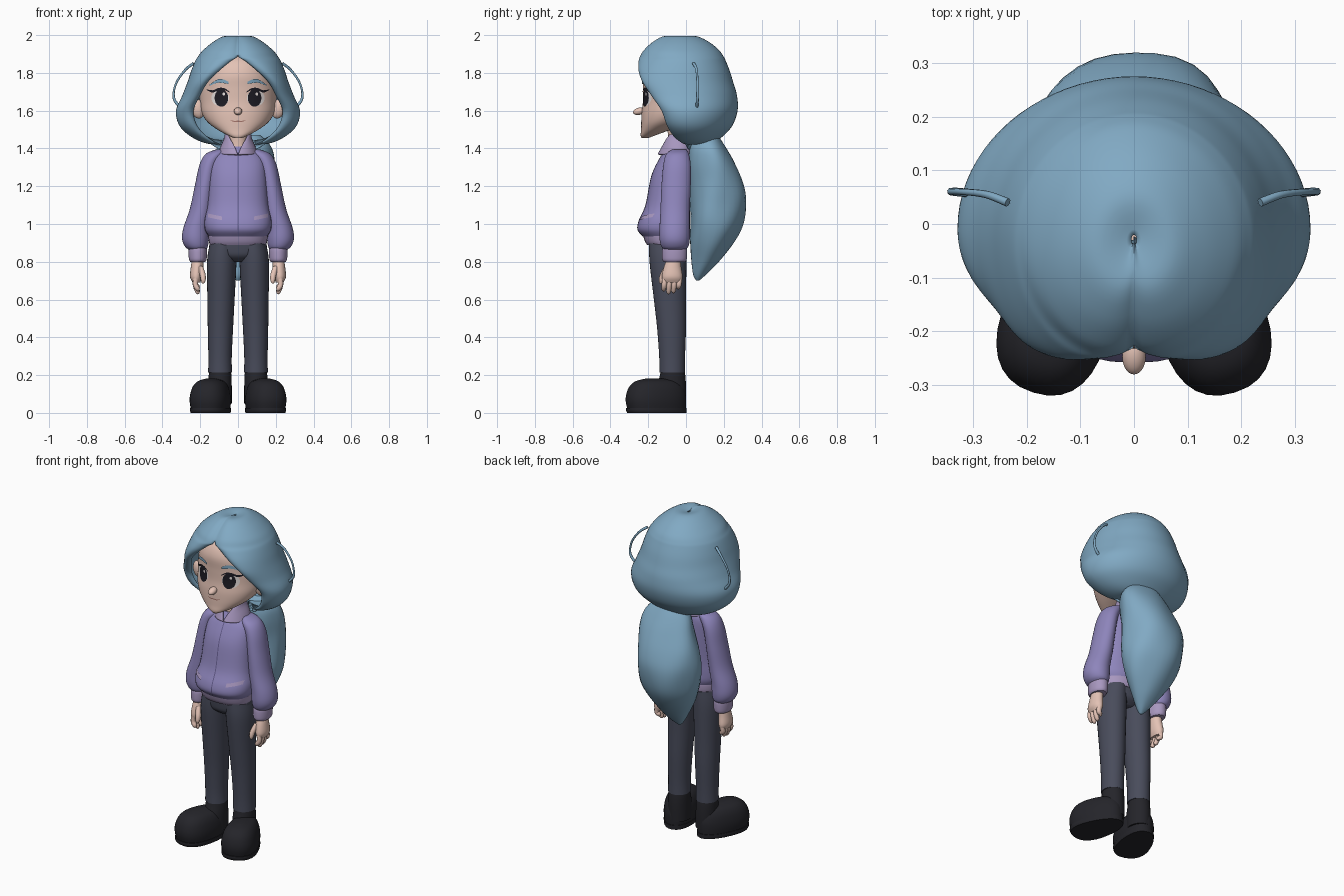
import bpy, bmesh, math
from mathutils import Vector, Matrix
from mathutils.bvhtree import BVHTree

if "Cube" in bpy.data.objects:
    bpy.data.objects.remove(bpy.data.objects["Cube"])


def material(name, r, g, b):
    m = bpy.data.materials.new(name)
    m.diffuse_color = (r, g, b, 1)
    m.use_nodes = True
    m.node_tree.nodes["Principled BSDF"].inputs["Base Color"].default_value = m.diffuse_color
    return m


HAIR = material("hair blue", .22, .40, .55)
SKIN = material("skin", .77, .54, .46)
JACKET = material("jacket purple", .27, .235, .50)
TRIM = material("trim mauve", .39, .31, .52)
PANTS = material("trousers slate", .066, .072, .105)
BOOT = material("boot black", .018, .018, .023)
INK = material("eye dark", .012, .011, .017)
WHITE = material("eye white", .80, .74, .72)
LIP = material("lip line", .36, .17, .14)
SEAM = material("seam purple", .13, .11, .27)


def smooth_rows(rows, k=5):
    """Catmull-Rom interpolation between section rows."""
    out = []
    for i in range(len(rows) - 1):
        p = [rows[max(0, min(len(rows) - 1, i + d))] for d in (-1, 0, 1, 2)]
        for s in range(k):
            t = s / k
            out.append([b + .5 * t * (c - a + t * (2 * a - 5 * b + 4 * c - d + t * (3 * (b - c) + d - a)))
                        for a, b, c, d in zip(*p)])
    return out + [list(rows[-1])]


def finish(name, bm, mat, angle=45):
    me = bpy.data.meshes.new(name)
    bm.to_mesh(me)
    bm.free()
    ob = bpy.data.objects.new(name, me)
    bpy.context.collection.objects.link(ob)
    me.materials.append(mat)
    bpy.ops.object.select_all(action='DESELECT')
    ob.select_set(True)
    bpy.context.view_layer.objects.active = ob
    bpy.ops.object.shade_smooth_by_angle(angle=math.radians(angle))
    return ob


def grid(bm, rings, closed):
    vs = [[bm.verts.new(p) for p in r] for r in rings]
    n = len(vs[0])
    for a, b in zip(vs, vs[1:]):
        for j in range(n if closed else n - 1):
            bm.faces.new((a[j], a[(j + 1) % n], b[(j + 1) % n], b[j]))
    return vs


def loft(name, rows, mat, side=1, n=32, p=2.0, egg=0, xf=None, lump=0):
    """Closed body from horizontal sections (z, centre x, half width, front y, back y)."""
    rings = []
    for z, cx, w, yf, yb in smooth_rows(rows):
        ring = []
        for j in range(n):
            a = 2 * math.pi * j / n
            c, s = math.cos(a), math.sin(a)
            c = math.copysign(abs(c) ** (2 / p), c)
            s = math.copysign(abs(s) ** (2 / p), s)
            f = 1 + lump * (math.sin(3 * a + 9 * z) + .6 * math.sin(5 * a - 14 * z))
            q = Vector((cx + w * c * f * (1 - egg * s), (yf + yb) / 2 + (yb - yf) / 2 * s * f, z))
            if xf:
                q = xf @ q
            ring.append((q.x * side, q.y, q.z))
        rings.append(ring)
    bm = bmesh.new()
    vs = grid(bm, rings, True)
    bm.faces.new(vs[0])
    bm.faces.new(vs[-1])
    bmesh.ops.recalc_face_normals(bm, faces=bm.faces)
    return finish(name, bm, mat)


def curtain(name, rows, mat, thick, groove=0, n=20):
    """Shell open at the front: (z, half width, back y, middle y, edge x, edge y), top to bottom."""
    rings = []
    for z, w, yb, yc, xe, ye in smooth_rows(rows):
        half = []
        for j in range(n + 1):
            a = math.pi / 2 * j / n
            half.append((w * math.sin(a), yc + (yb - yc) * math.cos(a), z))
        for j in range(1, n + 1):
            a = math.pi / 2 * j / n
            half.append((xe + (w - xe) * math.cos(a), yc + (ye - yc) * math.sin(a) + groove * (j / n) ** 8, z))
        rings.append([(-x, y, h) for x, y, h in half[:0:-1]] + half)
    bm = bmesh.new()
    grid(bm, rings, False)
    bmesh.ops.remove_doubles(bm, verts=bm.verts, dist=.0008)
    ob = finish(name, bm, mat, 60)
    mod = ob.modifiers.new("thickness", 'SOLIDIFY')
    mod.thickness, mod.offset = thick, -1
    return ob


def blob(name, loc, size, mat, rot=(0, 0, 0)):
    bm = bmesh.new()
    bmesh.ops.create_uvsphere(bm, u_segments=20, v_segments=12, radius=1)
    ob = finish(name, bm, mat, 180)
    ob.location, ob.scale, ob.rotation_euler = loc, size, rot
    return ob


def surface(ob):
    me = ob.data
    return BVHTree.FromPolygons([v.co for v in me.vertices], [tuple(f.vertices) for f in me.polygons])


def decal(name, rows, mat, tree, off, closed=False):
    """Thin plate of (x, z) rows laid on the front of a surface."""
    def drop(x, z):
        hit = tree.ray_cast(Vector((x, -1, z)), Vector((0, 1, 0)))[0]
        return (x, (hit.y if hit else -.05) - off, z)
    bm = bmesh.new()
    grid(bm, [[drop(*q) for q in r] for r in rows], closed)
    bmesh.ops.remove_doubles(bm, verts=bm.verts, dist=.0003)
    bm.normal_update()
    for f in bm.faces:
        if f.normal.y > 0:
            f.normal_flip()
    return finish(name, bm, mat)


def disc(cx, cz, rx, rz, n=24):
    return [[(cx + rx * r * math.cos(2 * math.pi * j / n), cz + rz * r * math.sin(2 * math.pi * j / n))
             for j in range(n)] for r in (0, .35, .7, 1)]


def band(pts):
    """Band along points (x, z, half thickness)."""
    pts = smooth_rows(pts, 4)
    return [[(x, z + h) for x, z, h in pts], [(x, z - h) for x, z, h in pts]]


def tube(name, pts, radii, mat):
    cu = bpy.data.curves.new(name, 'CURVE')
    cu.dimensions, cu.bevel_depth, cu.bevel_resolution, cu.use_fill_caps = '3D', 1, 2, True
    sp = cu.splines.new('POLY')
    rows = smooth_rows([(*p, r) for p, r in zip(pts, radii)])
    sp.points.add(len(rows) - 1)
    for q, (x, y, z, r) in zip(sp.points, rows):
        q.co, q.radius = (x, y, z, 1), r
    sp.use_smooth = True
    ob = bpy.data.objects.new(name, cu)
    bpy.context.collection.objects.link(ob)
    cu.materials.append(mat)
    return ob


# Head, nose and neck
head = loft("head", [(1.455, 0, .02, -.235, -.20), (1.47, 0, .055, -.24, -.16), (1.50, 0, .11, -.238, -.08),
                     (1.54, 0, .162, -.237, .02), (1.59, 0, .193, -.235, .10), (1.65, 0, .203, -.228, .15),
                     (1.72, 0, .203, -.228, .17), (1.80, 0, .185, -.228, .16), (1.87, 0, .14, -.19, .11),
                     (1.92, 0, .05, -.10, .04)], SKIN, n=48, p=2.15)
blob("nose", (0, -.247, 1.597), (.022, .034, .019), SKIN, (.25, 0, 0))
loft("neck", [(1.36, 0, .062, -.10, .02), (1.44, 0, .052, -.095, .01), (1.54, 0, .055, -.10, .02)], SKIN)

# Hair cap parted in the middle, and the low tail behind
curtain("hair", [(1.985, .005, -.02, -.03, 0, -.04), (1.995, .07, .05, -.04, 0, -.12), (1.965, .13, .12, -.04, 0, -.185),
                 (1.92, .185, .175, -.04, 0, -.235), (1.885, .213, .20, -.03, .004, -.257),
                 (1.86, .228, .212, -.03, .04, -.264), (1.81, .248, .232, -.03, .10, -.264),
                 (1.75, .268, .25, -.03, .16, -.242), (1.68, .295, .27, -.02, .20, -.195),
                 (1.60, .328, .273, -.01, .235, -.14), (1.52, .31, .245, 0, .215, -.11),
                 (1.46, .245, .19, .02, .16, -.07), (1.425, .16, .14, .04, .10, -.02),
                 (1.42, .06, .10, .05, .04, .02)], HAIR, .025, .025)
loft("hair_tail", [(1.47, .03, .09, .05, .17), (1.41, .035, .14, .02, .21), (1.33, .03, .165, .015, .255),
                   (1.22, .01, .185, .02, .30), (1.12, 0, .19, .02, .318), (1.0, 0, .18, .02, .30),
                   (.90, 0, .145, .02, .25), (.80, 0, .085, .03, .175), (.73, 0, .035, .04, .105),
                   (.70, 0, .008, .055, .07)], HAIR, lump=.03)

# Jacket body, hem, collar and waist
torso = loft("jacket", [(1.41, 0, .06, -.10, .02), (1.385, 0, .10, -.115, .025), (1.34, 0, .14, -.145, .03),
                        (1.25, 0, .152, -.185, .03), (1.10, 0, .162, -.215, .022), (1.02, 0, .178, -.25, .02),
                        (.97, 0, .175, -.257, .02), (.935, 0, .155, -.23, .01)], JACKET, p=2.3)
loft("jacket_hem", [(.965, 0, .14, -.21, 0), (.95, 0, .157, -.228, .012), (.91, 0, .155, -.218, .012),
                    (.888, 0, .148, -.205, .005)], TRIM, p=2.3)
curtain("collar", [(1.475, .07, .03, -.04, .052, -.085), (1.45, .075, .035, -.04, .04, -.105),
                   (1.41, .092, .04, -.04, .018, -.128), (1.37, .105, .042, -.04, .002, -.15)], TRIM, .014)
loft("hips", [(.93, 0, .145, -.20, 0), (.87, 0, .152, -.195, .002), (.83, 0, .125, -.185, -.005),
              (.80, 0, .06, -.15, -.04)], PANTS, p=2.3)

face, chest = surface(head), surface(torso)
decal("mouth", band([(-.04, 1.549, .001), (-.02, 1.543, .003), (0, 1.544, .003), (.02, 1.543, .003),
                     (.04, 1.549, .001)]), LIP, face, .002)
decal("jacket_seam", [[(x, .95 + .43 * i / 16) for i in range(17)] for x in (-.003, .003)], SEAM, chest, .003)

for s, tag in ((-1, "left"), (1, "right")):
    # Face details
    blob("ear_" + tag, (s * .213, -.075, 1.61), (.038, .026, .052), SKIN, (0, s * .25, 0))
    decal("eye_white_" + tag, disc(s * .094, 1.668, .047, .044), WHITE, face, .002, True)
    decal("eye_" + tag, disc(s * .088, 1.667, .036, .046), INK, face, .004, True)
    decal("eye_glint_" + tag, disc(s * .088 + .012, 1.688, .007, .009, 12), WHITE, face, .006, True)
    decal("lash_" + tag, band([(s * .045, 1.698, .002), (s * .07, 1.713, .005), (s * .10, 1.715, .006),
                               (s * .135, 1.702, .006), (s * .168, 1.712, .002)]), INK, face, .006)
    decal("brow_" + tag, band([(s * .05, 1.747, .006), (s * .08, 1.756, .010), (s * .11, 1.756, .009),
                               (s * .15, 1.735, .003)]), HAIR, face, .008)
    # Loose hair loop
    tube("hair_loop_" + tag, [(s * .235, .04, 1.85), (s * .275, .055, 1.82), (s * .32, .06, 1.76),
                              (s * .34, .06, 1.70), (s * .333, .06, 1.65), (s * .285, .055, 1.60)],
         [.008, .007, .006, .006, .008, .008], HAIR)
    # Sleeve, cuff and pocket
    loft("sleeve_" + tag, [(1.395, .09, .025, -.07, 0), (1.37, .122, .05, -.105, .015), (1.31, .155, .05, -.12, .025),
                           (1.20, .176, .053, -.13, .025), (1.08, .195, .06, -.135, .02), (.98, .22, .069, -.14, .02),
                           (.92, .225, .071, -.14, .02), (.88, .22, .06, -.13, .012), (.86, .214, .04, -.11, -.01)],
         JACKET, s)
    loft("cuff_" + tag, [(.88, .213, .045, -.12, .002), (.86, .213, .049, -.126, .006), (.815, .213, .047, -.126, .004),
                         (.80, .213, .04, -.118, -.004)], TRIM, s)
    decal("pocket_" + tag, band([(s * .085, 1.03, .010), (s * .12, 1.037, .010), (s * .16, 1.046, .010)]),
          TRIM, chest, .006)
    # Hand with fingers and thumb
    loft("palm_" + tag, [(.82, .213, .03, -.10, -.03), (.77, .217, .033, -.118, -.025), (.72, .222, .032, -.128, -.018),
                         (.69, .22, .02, -.12, -.025)], SKIN, s, 20)
    for i, low in enumerate((.645, .63, .635, .655)):
        y = -.112 + .026 * i
        tube(f"finger_{i + 1}_{tag}", [(s * .222, y, .72), (s * .226, y - .003, .68), (s * .214, y - .006, low + .012),
                                       (s * .208, y - .007, low)], [.015, .0145, .013, .005], SKIN)
    tube("thumb_" + tag, [(s * .20, -.10, .77), (s * .187, -.122, .73), (s * .184, -.132, .70),
                          (s * .186, -.135, .685)], [.016, .016, .013, .005], SKIN)
    # Trouser leg
    loft("trouser_leg_" + tag, [(.90, .078, .07, -.195, 0), (.80, .086, .078, -.193, .002), (.60, .09, .072, -.17, 0),
                                (.45, .093, .067, -.153, 0), (.30, .095, .062, -.142, -.005),
                                (.215, .095, .063, -.14, -.006)], PANTS, s)
    # Boot shaft, toe-heavy foot turned outward, and sole
    loft("boot_shaft_" + tag, [(.235, .095, .056, -.13, -.01), (.20, .095, .06, -.138, -.004), (.14, .095, .062, -.15, 0),
                               (.05, .095, .062, -.15, 0)], BOOT, s)
    turn = Matrix.Translation((.09, 0, 0)) @ Matrix.Rotation(.3, 4, 'Z')
    loft("boot_" + tag, [(.015, 0, .092, -.318, -.004), (.06, 0, .098, -.328, -.002), (.10, 0, .095, -.325, -.005),
                         (.14, 0, .083, -.308, -.02), (.168, 0, .06, -.275, -.05), (.182, 0, .02, -.22, -.12)],
         BOOT, s, p=2.3, egg=.18, xf=turn)
    loft("sole_" + tag, [(0, 0, .094, -.320, 0), (.012, 0, .097, -.326, 0), (.026, 0, .097, -.326, 0)],
         BOOT, s, p=2.3, egg=.18, xf=turn)
